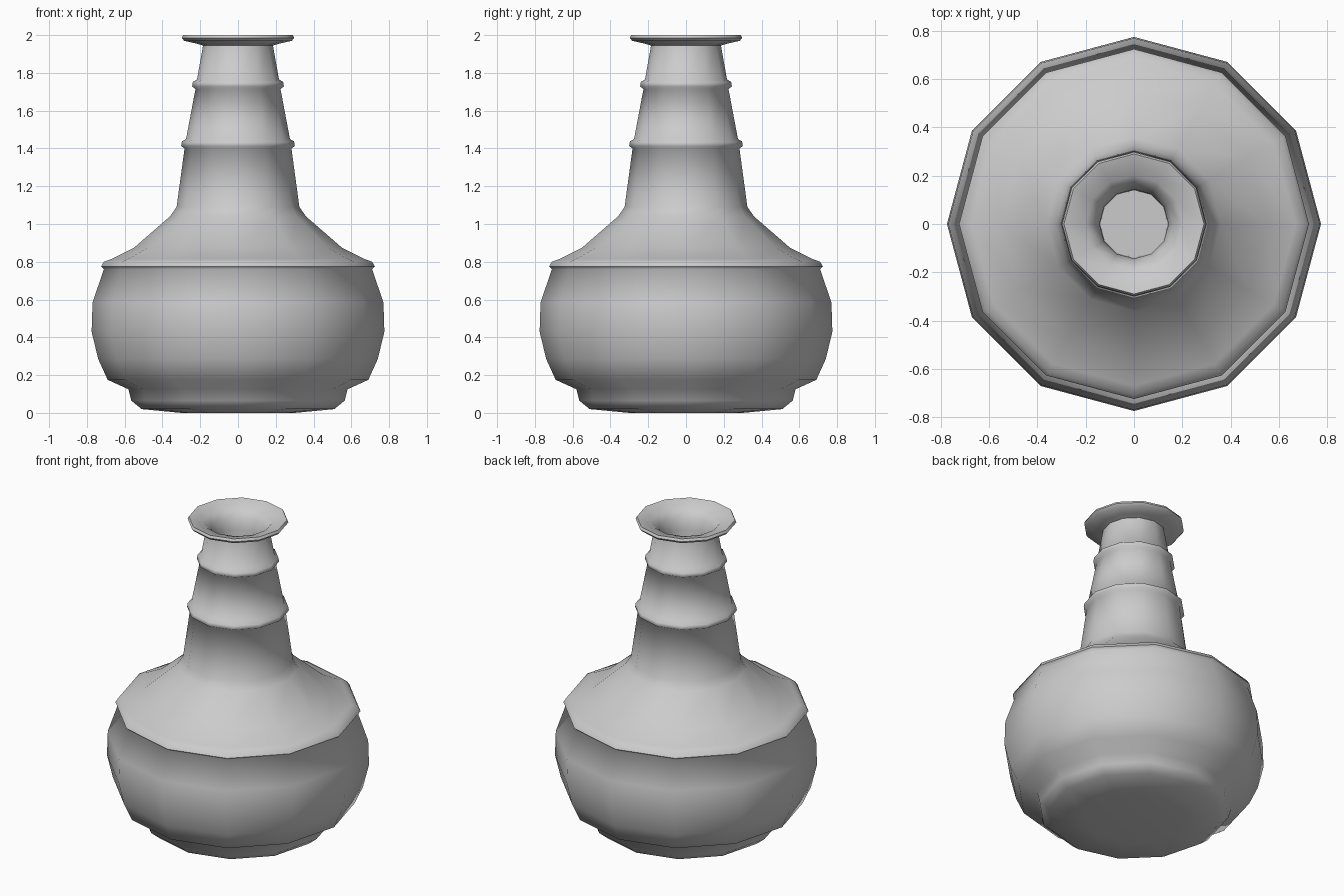
import bpy, bmesh, math

cube = bpy.data.objects.get("Cube")
if cube:
    bpy.data.objects.remove(cube, do_unlink=True)

SIDES = 12

grey = bpy.data.materials.new("plain_grey")
grey.use_nodes = True
colour = (0.6, 0.6, 0.6, 1)
grey.diffuse_color = colour
grey.node_tree.nodes["Principled BSDF"].inputs["Base Color"].default_value = colour

# Profile sections as (radius, height), from the base up and into the mouth
foot = [(0, 0), (0.3, 0), (0.51, 0.02), (0.565, 0.065), (0.58, 0.125)]
belly = [(0.69, 0.175), (0.74, 0.285), (0.775, 0.43), (0.77, 0.585), (0.71, 0.76)]
shoulder = [(0.725, 0.775), (0.71, 0.8), (0.67, 0.815), (0.55, 0.875),
            (0.36, 1.04), (0.325, 1.09)]


def ring(radius, z):
    """Raised band around the neck."""
    return [(radius, z - 0.025), (radius + 0.018, z - 0.012),
            (radius + 0.014, z + 0.012), (radius - 0.008, z + 0.025)]


neck = ring(0.283, 1.425) + ring(0.225, 1.74) + [(0.185, 1.945)]
lip = [(0.22, 1.955), (0.285, 1.97), (0.298, 1.985), (0.29, 2.0)]
mouth = [(0.2, 1.975), (0.16, 1.93), (0.143, 1.86), (0.14, 0.05), (0, 0.05)]


def lathe(name, profile):
    bm = bmesh.new()
    verts = [bm.verts.new((r, 0, z)) for r, z in profile]
    edges = [bm.edges.new(pair) for pair in zip(verts, verts[1:])]
    bmesh.ops.spin(bm, geom=verts + edges, cent=(0, 0, 0), axis=(0, 0, 1),
                   angle=math.tau, steps=SIDES, use_merge=False)
    bmesh.ops.remove_doubles(bm, verts=bm.verts, dist=0.0005)
    bmesh.ops.recalc_face_normals(bm, faces=bm.faces)
    mesh = bpy.data.meshes.new(name)
    bm.to_mesh(mesh)
    bm.free()
    mesh.materials.append(grey)
    obj = bpy.data.objects.new(name, mesh)
    bpy.context.collection.objects.link(obj)
    return obj


# Bottle in one piece, smooth with a few sharp creases
bottle = lathe("bottle", foot + belly + shoulder + neck + lip + mouth)
bpy.ops.object.select_all(action="DESELECT")
bottle.select_set(True)
bpy.context.view_layer.objects.active = bottle
bpy.ops.object.shade_smooth_by_angle(angle=math.radians(65))
